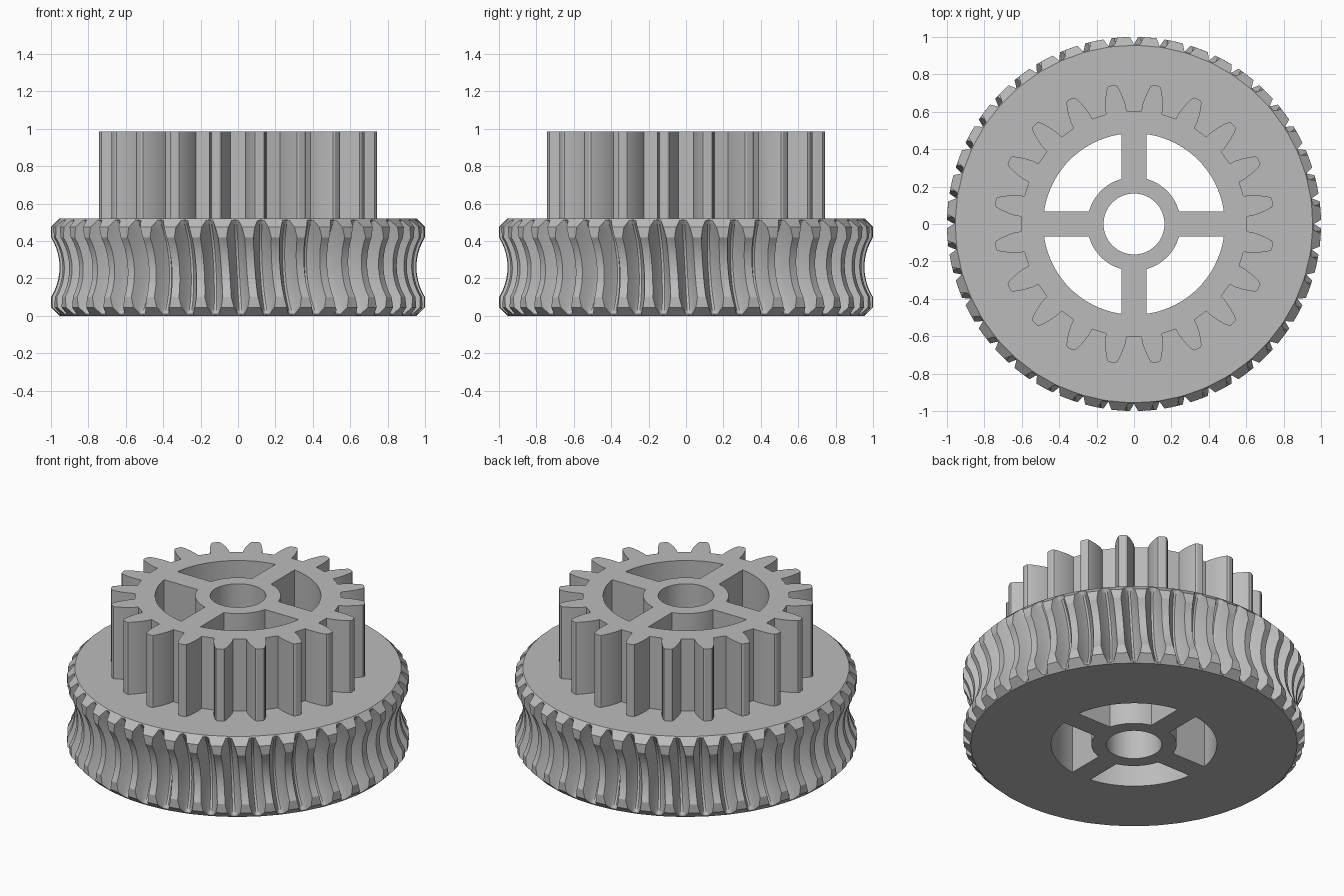
import bpy, bmesh
from math import sin, cos, pi, sqrt, asin, atan2, radians, tau

cube = bpy.data.objects.get("Cube")
if cube:
    bpy.data.objects.remove(cube, do_unlink=True)

grey = bpy.data.materials.new("plain grey")
grey.use_nodes = True
COLOUR = (0.5, 0.5, 0.5, 1)
grey.diffuse_color = COLOUR
grey.node_tree.nodes["Principled BSDF"].inputs["Base Color"].default_value = COLOUR


def polar(r, a):
    return (r * cos(a), r * sin(a))


def loft(name, rings):
    """Closed solid through rings of equal point count, capped at both ends."""
    bm = bmesh.new()
    loops = [[bm.verts.new(p) for p in ring] for ring in rings]
    n = len(loops[0])
    for low, high in zip(loops, loops[1:]):
        for i in range(n):
            j = (i + 1) % n
            bm.faces.new((low[i], low[j], high[j], high[i]))
    bm.faces.new(loops[0][::-1])
    bm.faces.new(loops[-1])
    bmesh.ops.recalc_face_normals(bm, faces=bm.faces)
    mesh = bpy.data.meshes.new(name)
    bm.to_mesh(mesh)
    bm.free()
    mesh.materials.append(grey)
    obj = bpy.data.objects.new(name, mesh)
    bpy.context.collection.objects.link(obj)
    return obj


def prism(name, outline, z0, z1):
    return loft(name, [[(x, y, z) for x, y in outline] for z in (z0, z1)])


def boolean(target, tool, operation):
    mod = target.modifiers.new(operation, "BOOLEAN")
    mod.operation, mod.object, mod.solver = operation, tool, "EXACT"
    bpy.context.view_layer.objects.active = target
    bpy.ops.object.modifier_apply(modifier=mod.name)
    bpy.data.objects.remove(tool, do_unlink=True)


# Worm wheel: throated blank with curved grooves left by a single-start worm
WHEEL_TEETH, MID_Z = 44, 0.26
WORM_AXIS, THROAT, GROOVE = 1.26, 0.305, 0.39
PITCH = tau / WHEEL_TEETH


def blank_radius(d):
    r = 1 - max(0, d - 0.215)
    if d < THROAT:
        r = min(r, WORM_AXIS - sqrt(THROAT ** 2 - d * d))
    return r


def wheel_ring(dz):
    edge = blank_radius(abs(dz))
    rho_edge = sqrt((WORM_AXIS - edge) ** 2 + dz * dz)
    rho_root = max(GROOVE, rho_edge)
    half = []
    for t in (0, 0.35, 0.7, 0.93, 1):
        rho = rho_edge + (rho_root - rho_edge) * t
        reach = sqrt(rho * rho - dz * dz)
        width = 0.36 * max(0, GROOVE - rho) + 0.018 * (1 - 0.6 * t ** 3)
        half.append((WORM_AXIS - reach, width, -PITCH * atan2(dz, reach) / tau))
    groove = [(r, s - w) for r, w, s in half] + [(r, s + w) for r, w, s in half[::-1]]
    return [(*polar(r, -pi / 2 + k * PITCH + a), MID_Z + dz)
            for k in range(WHEEL_TEETH) for r, a in groove]


steps = [0.26, 0.255, 0.25, 0.24, 0.228, 0.215, 0.19, 0.159, 0.13, 0.1, 0.07, 0.035]
rows = [-d for d in steps] + [0] + steps[::-1]
gear = loft("compound_gear", [wheel_ring(d) for d in rows])

# Spur gear with straight teeth, rising from the wheel
GEAR_TEETH = 20
flank = [(0.605, 5.3), (0.64, 4.9), (0.68, 4.0), (0.72, 2.9), (0.744, 2.0), (0.75, 1.2)]
tooth = [(r, -a) for r, a in flank] + [(r, a) for r, a in flank[::-1]]
outline = [polar(r, radians(9 + k * 360 / GEAR_TEETH + a))
           for k in range(GEAR_TEETH) for r, a in tooth]
boolean(gear, prism("spur_gear", outline, 0.3, 0.985), "UNION")

# Shaft bore
bore = prism("bore_cutter", [polar(0.163, tau * i / 64) for i in range(64)], -0.2, 1.2)
boolean(gear, bore, "DIFFERENCE")

# Four openings that leave the hub and spokes
SPOKE, HUB, RIM, SEGMENTS = 0.068, 0.25, 0.485, 20


def arc(r, start):
    a = asin(SPOKE / r)
    return [polar(r, start + a + (pi / 2 - 2 * a) * i / SEGMENTS) for i in range(SEGMENTS + 1)]


for q in range(4):
    start = q * pi / 2
    opening = arc(RIM, start) + arc(HUB, start)[::-1]
    boolean(gear, prism("opening_cutter", opening, -0.2, 1.2), "DIFFERENCE")

# Smooth curved walls, crisp rims
bpy.ops.object.select_all(action="DESELECT")
gear.select_set(True)
bpy.context.view_layer.objects.active = gear
bpy.ops.object.shade_smooth_by_angle(angle=radians(28))
